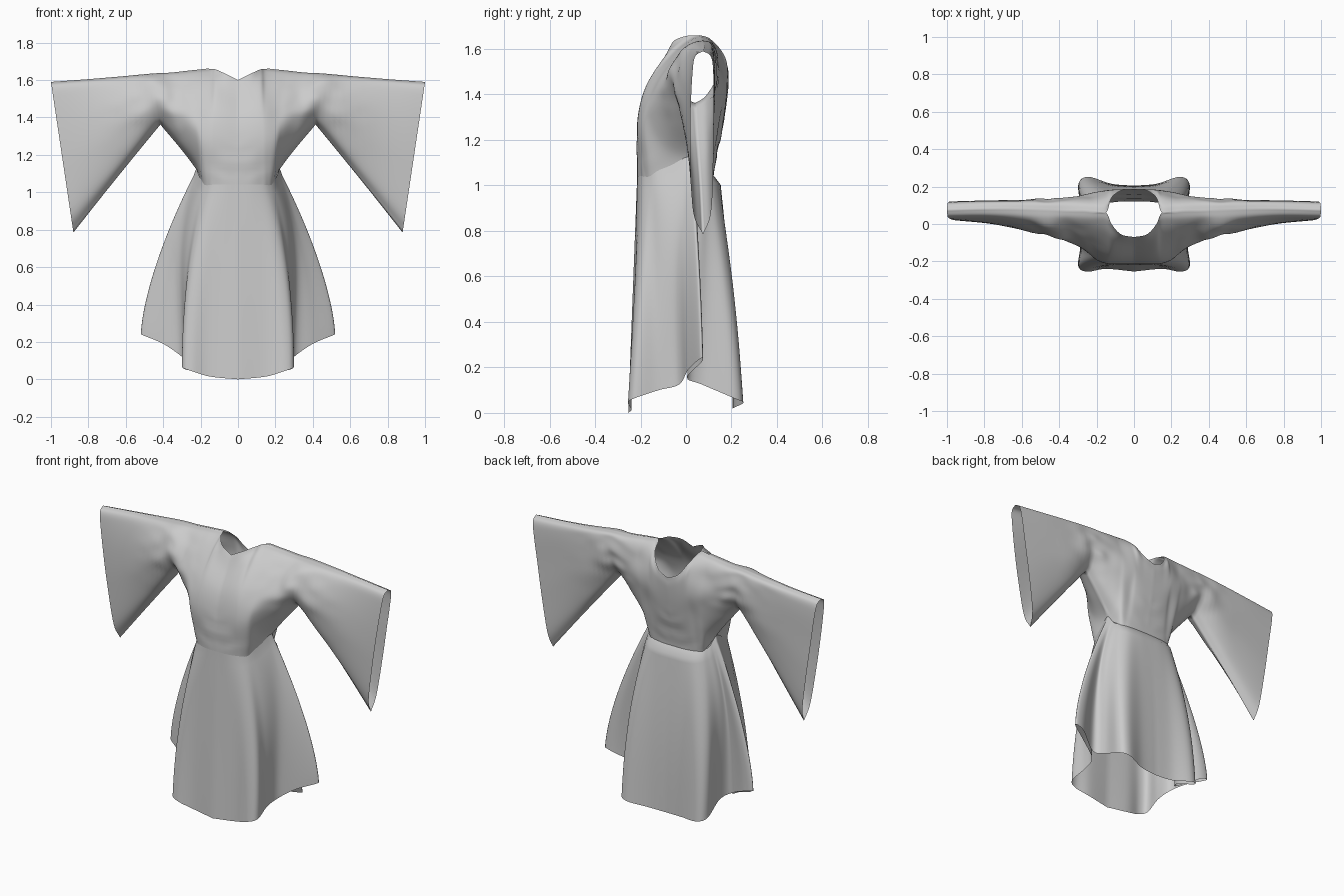
import bpy, bmesh, math
from mathutils import Vector, noise


def smooth(points, steps):
    """Catmull-Rom curve through the points, with a number of steps per span."""
    p = [2 * points[0] - points[1]] + points + [2 * points[-1] - points[-2]]
    out = []
    for i in range(1, len(p) - 2):
        a, b, c, d = p[i - 1:i + 3]
        for k in range(steps):
            t = k / steps
            out.append(0.5 * (2 * b + (c - a) * t + (2 * a - 5 * b + 4 * c - d) * t * t
                              + (3 * b - a - 3 * c + d) * t ** 3))
    return out + [points[-1].copy()]


def make_cloth(name, grids):
    """Join point grids (right half) into one mirrored, smooth-shaded sheet."""
    bm = bmesh.new()
    for g in grids:
        v = [[bm.verts.new(p) for p in row] for row in g]
        for i in range(len(v) - 1):
            for j in range(len(v[0]) - 1):
                bm.faces.new((v[i][j], v[i + 1][j], v[i + 1][j + 1], v[i][j + 1]))
    bmesh.ops.remove_doubles(bm, verts=bm.verts, dist=0.0002)
    bmesh.ops.recalc_face_normals(bm, faces=bm.faces)
    for f in bm.faces:
        f.smooth = True
    me = bpy.data.meshes.new(name)
    bm.to_mesh(me)
    bm.free()
    ob = bpy.data.objects.new(name, me)
    bpy.context.collection.objects.link(ob)
    m = ob.modifiers.new("mirror", 'MIRROR')
    m.merge_threshold = 0.001
    return ob


# Bodice and sleeves: stations from the centre out to the cuff
# frame: top x, bottom x, bottom z
FRAME = [(0, 0, 1.03), (.07, .07, 1.03), (.12, .12, 1.03), (.15, .155, 1.035),
         (.22, .19, 1.05), (.27, .222, 1.12), (.36, .30, 1.225), (.46, .415, 1.362),
         (.62, .54, 1.21), (.80, .71, 1.0), (1.0, .88, .785)]
V = [0, .03, .13, .35, .6, .88, 1]
# each row: top z, then y from top to bottom
FRONT = [(1.60, -.07, -.08, -.11, -.18, -.212, -.215, -.215),
         (1.635, -.055, -.065, -.10, -.18, -.215, -.213, -.21),
         (1.657, 0, -.02, -.085, -.175, -.214, -.203, -.196),
         (1.66, .06, .015, -.06, -.165, -.21, -.192, -.18),
         (1.655, .065, .02, -.045, -.14, -.192, -.165, -.135),
         (1.65, .07, .025, -.03, -.115, -.16, -.10, .02),
         (1.64, .07, .03, -.012, -.075, -.102, -.055, .03),
         (1.635, .075, .03, -.01, -.05, -.068, -.025, .04),
         (1.62, .08, .04, .01, -.025, -.035, -.005, .05),
         (1.605, .08, .045, .025, .005, 0, .02, .065),
         (1.59, .075, .04, .028, .02, .02, .032, .075)]
BACK = [(1.50, .187, .187, .187, .175, .155, .128, .12),
        (1.535, .178, .182, .185, .176, .155, .127, .12),
        (1.61, .14, .155, .18, .18, .155, .125, .115),
        (1.66, .06, .11, .155, .18, .15, .12, .108),
        (1.655, .065, .11, .14, .168, .148, .115, .09),
        (1.65, .07, .11, .135, .158, .142, .10, .02),
        (1.64, .07, .11, .13, .145, .13, .09, .03),
        (1.635, .075, .11, .125, .135, .13, .09, .04),
        (1.62, .08, .115, .125, .13, .125, .095, .05),
        (1.605, .08, .115, .125, .125, .12, .10, .065),
        (1.59, .075, .11, .12, .12, .12, .11, .075)]
STEPS = 6
UNDERARM = 7


def sheet(rows):
    cols = []
    for (xt, xb, zb), (zt, *ys) in zip(FRAME, rows):
        cols.append(smooth([Vector((xt + (xb - xt) * v, y, zt + (zb - zt) * v))
                            for v, y in zip(V, ys)], STEPS))
    lines = []
    n = len(cols[0]) - 1
    for j, line in enumerate(zip(*cols)):
        # the lower lines get a sharp point at the underarm
        soft = smooth(list(line), STEPS)
        sharp = (smooth(list(line[:UNDERARM + 1]), STEPS)[:-1]
                 + smooth(list(line[UNDERARM:]), STEPS))
        lines.append([a.lerp(b, (j / n) ** 3) for a, b in zip(soft, sharp)])
    # soft cloth wrinkles around the upper arm and the waist
    for j, line in enumerate(lines):
        fade = math.sin(math.pi * j / n)
        for p in line:
            arm = .014 * math.exp(-((p.x - .42) / .17) ** 2)
            waist = .012 * math.exp(-((p.z - 1.16) / .09) ** 2) * math.exp(-(p.x / .2) ** 4)
            p.y += fade * (arm * noise.noise(Vector((p.x * 9 + p.z * 6, p.y * 3, p.z * 14 - p.x * 6)))
                           + waist * noise.noise(Vector((p.x * 8, 0, p.z * 16 - p.x * 6))))
    return lines


front, back = sheet(FRONT), sheet(BACK)
# close the shoulder seam beyond the neck and the underarm seam beyond the waist
for row, start in ((0, 3), (-1, 5)):
    for i in range(start * STEPS, len(front[0])):
        mid = (front[row][i] + back[row][i]) / 2
        front[row][i], back[row][i] = mid, mid.copy()
for g in (front, back):
    for line in g:
        line[0].x = 0
make_cloth("bodice_and_sleeves", [front, back])

# Skirt: half loops from front centre round to back centre
WAIST = [(0, -.215, 1.03), (.07, -.212, 1.03), (.13, -.195, 1.03), (.165, -.17, 1.037),
         (.19, -.135, 1.05), (.207, -.07, 1.075), (.218, -.015, 1.105), (.222, .02, 1.12),
         (.22, .035, 1.105), (.213, .055, 1.08), (.205, .08, 1.055), (.185, .11, 1.045),
         (.145, .135, 1.035), (.08, .148, 1.03), (0, .15, 1.03)]
HEM = [(0, -.254, 0), (.15, -.24, .015), (.25, -.255, .045), (.298, -.225, .065),
       (.288, -.12, .10), (.305, -.03, .125), (.40, .01, .19), (.518, .065, .24),
       (.46, .07, .225), (.33, .005, .155), (.285, .07, .125), (.298, .21, .065),
       (.245, .252, .045), (.12, .215, .025), (0, .205, .02)]
waist = smooth([Vector(p) for p in WAIST], STEPS)
hem = smooth([Vector(p) for p in HEM], STEPS)
ROWS = 36
skirt = []
for r in range(ROWS + 1):
    t = r / ROWS
    row = []
    for i, (a, b) in enumerate(zip(waist, hem)):
        p = a.lerp(b, t)
        # the side fins flare straighter than the panels, valleys fill in higher up
        flare = 2 - .5 * min(1, max(0, (b.x - .3) / .2))
        s = i / STEPS
        fill = math.exp(-(s - 4.8) ** 2) + math.exp(-(s - 9.7) ** 2)
        p.x = a.x + (b.x - a.x) * (1 - (1 - t) ** flare) + .22 * fill * t * (1 - t) ** 2
        if p.y > 0:  # fuller back
            p.y += .015 * math.sin(math.pi * t) * min(1, p.y / .15)
        if r == 0:  # tuck under the bodice at the back
            p.y -= .18 * max(0, p.y)
            p.z += .012
        row.append(p)
    row[0].x = row[-1].x = 0
    skirt.append(row)
make_cloth("skirt", [skirt])
